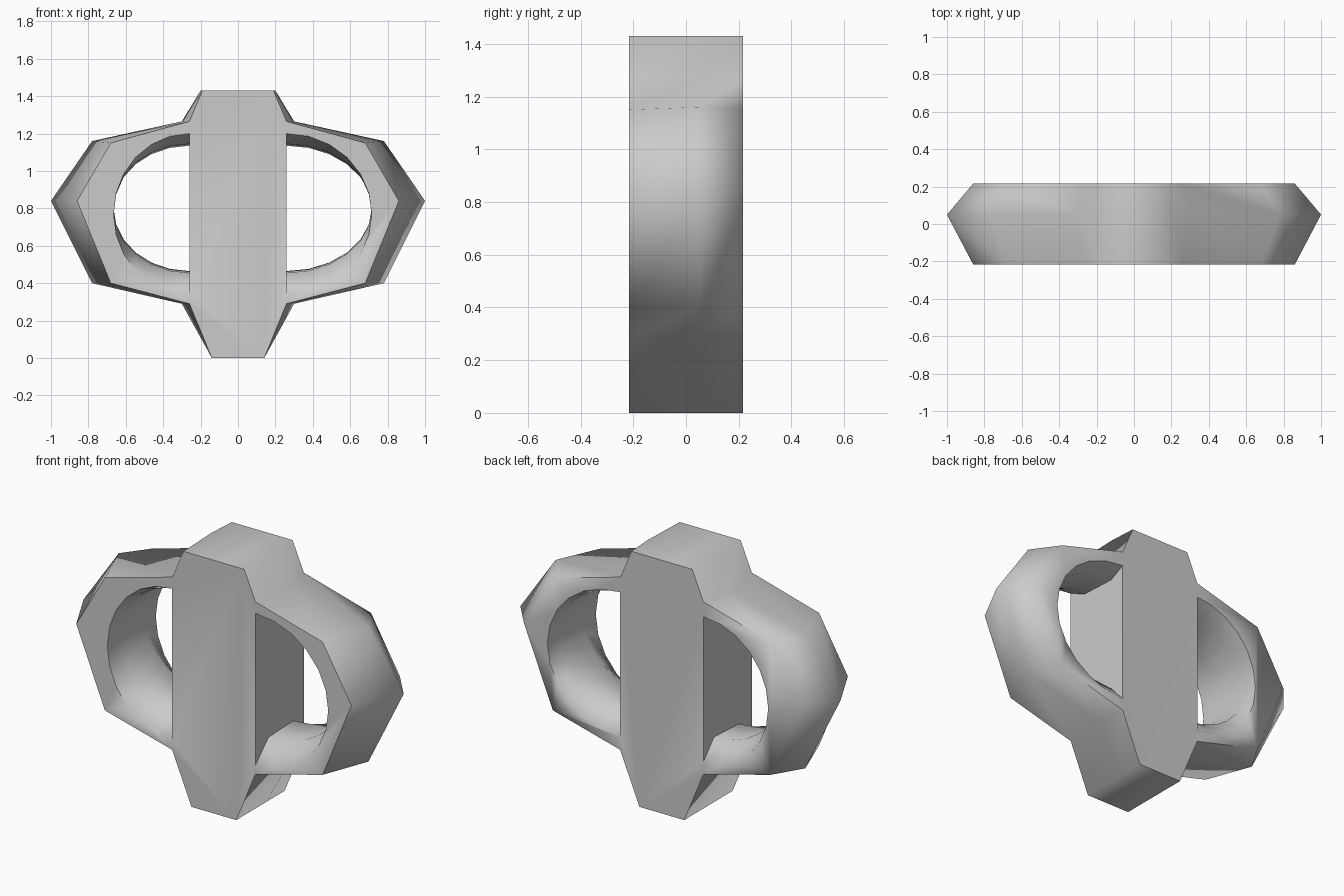
import bpy, bmesh, math

if "Cube" in bpy.data.objects:
    bpy.data.objects.remove(bpy.data.objects["Cube"])


def loft(name, sections):
    # Skin a closed solid through matching loops of points
    bm = bmesh.new()
    loops = [[bm.verts.new(p) for p in s] for s in sections]
    n = len(loops[0])
    for a, b in zip(loops, loops[1:]):
        for i in range(n):
            j = (i + 1) % n
            bm.faces.new((a[i], a[j], b[j], b[i]))
    bm.faces.new(loops[0])
    bm.faces.new(loops[-1])
    bmesh.ops.recalc_face_normals(bm, faces=bm.faces)
    me = bpy.data.meshes.new(name)
    bm.to_mesh(me)
    bm.free()
    ob = bpy.data.objects.new(name, me)
    bpy.context.collection.objects.link(ob)
    return ob


def outline(half, y):
    # Mirror a right-hand (x, z) profile into a full loop at depth y
    pts = half + [(-x, z) for x, z in reversed(half)]
    return [(x, y, z) for x, z in pts]


def opening(side, width, y, zc, h):
    # Half ellipse beside the column
    x0, n = 0.26, 12
    ts = [math.pi * (i / n - 0.5) for i in range(n + 1)]
    return [(side * (x0 + width * math.cos(t)), y, zc + h * math.sin(t)) for t in ts]


# Outer shell: column with a handle each side, ridged mid-depth
face = [(0.14, 0), (0.26, 0.29), (0.68, 0.40), (0.86, 0.84),
        (0.68, 1.15), (0.26, 1.265), (0.19, 1.43)]
ridge = [(0.14, 0), (0.30, 0.29), (0.78, 0.40), (1.0, 0.84),
         (0.78, 1.16), (0.30, 1.265), (0.20, 1.43)]
body = loft("column_with_handles", [outline(face, -0.216), outline(ridge, 0.05),
                                    outline(face, 0.216)])

# Handle openings, flared towards front and back
depths = [(-0.30, 0.77, 0.47), (-0.216, 0.77, 0.43), (-0.10, 0.80, 0.345),
          (0.12, 0.80, 0.335), (0.216, 0.77, 0.41), (0.30, 0.77, 0.45)]
for side, width, label in ((1, 0.455, "right"), (-1, 0.405, "left")):
    cutter = loft(label + "_opening_cutter",
                  [opening(side, width, y, zc, h) for y, zc, h in depths])
    cutter.hide_render = True
    cutter.hide_viewport = False
    mod = body.modifiers.new(label + "_opening", 'BOOLEAN')
    mod.operation = 'DIFFERENCE'
    mod.solver = 'EXACT'
    mod.object = cutter
    bpy.context.view_layer.objects.active = body
    bpy.ops.object.modifier_apply(modifier=mod.name)
    bpy.data.objects.remove(cutter, do_unlink=True)

# Soft shading with firm column edges
bpy.ops.object.select_all(action='DESELECT')
body.select_set(True)
bpy.context.view_layer.objects.active = body
bpy.ops.object.shade_smooth_by_angle(angle=math.radians(65))
